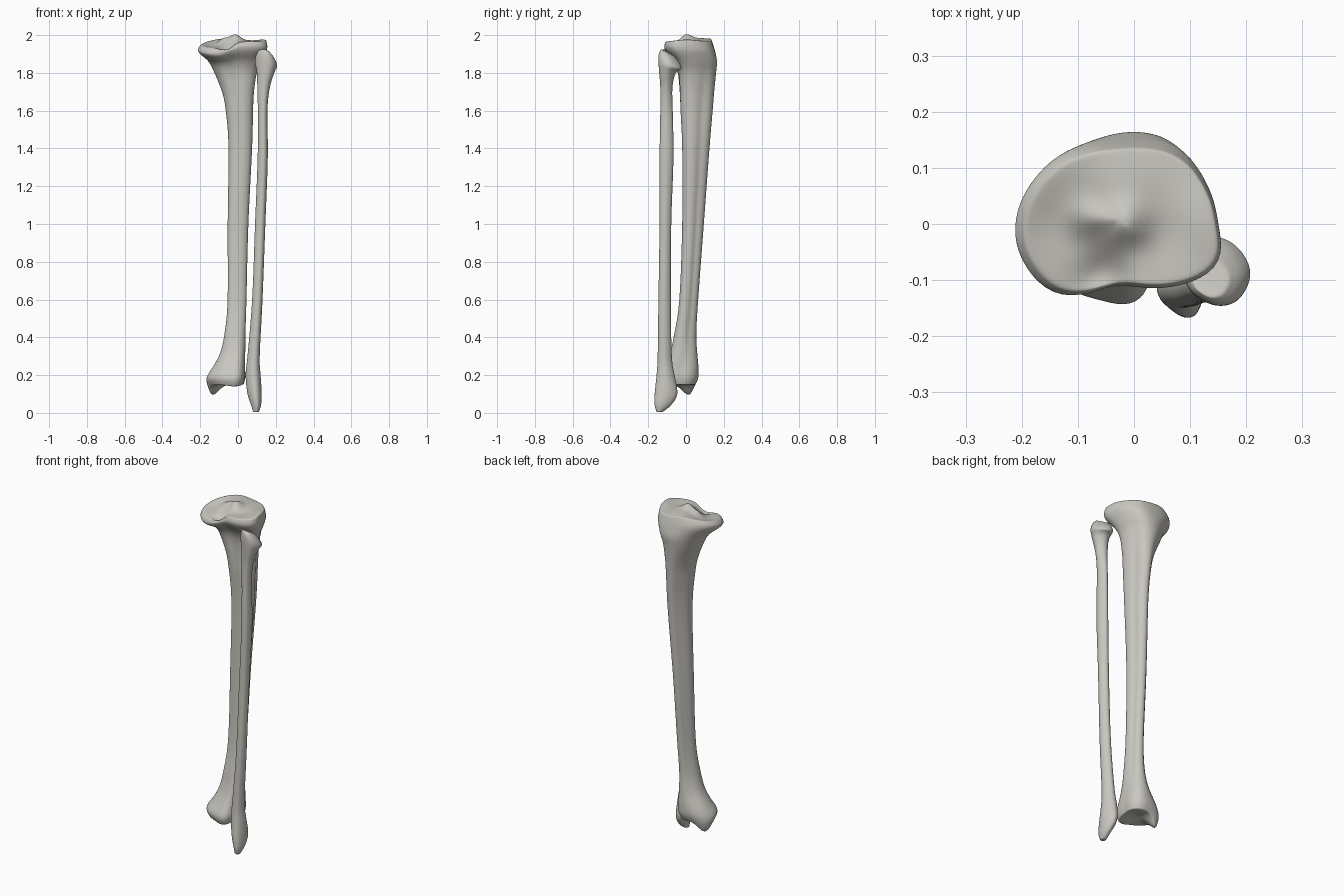
import bpy
import bmesh
from math import sin, cos, tau, exp
from mathutils import Vector

cube = bpy.data.objects.get("Cube")
if cube:
    bpy.data.objects.remove(cube)

bone = bpy.data.materials.new("pale bone")
bone.use_nodes = True
bone.diffuse_color = (0.58, 0.565, 0.52, 1)
bone.node_tree.nodes["Principled BSDF"].inputs["Base Color"].default_value = bone.diffuse_color

SIDES = 36
STEPS = 4

# Cross-section radii, anticlockwise from +x
ANKLE = (.9, 1.05, 1.1, 1, 1, 1.05, 1, .95, .95, 1, 1.2, 1)
SHAFT = (.95, .8, 1, 1.08, .85, .82, .95, 1.05, .9, .82, .92, 1.05)
PLATEAU = (1, 1.02, 1.12, 1.04, 1.02, .97, .98, 1.03, 1.06, .78, .95, 1.12)
ROUND = (1, .95, .97, 1.03, 1, .95, 1, 1, .95, 1, 1.04, 1)


def spline(a, b, c, d, t):
    """Catmull-Rom value between b and c."""
    return b + (c - a) * t / 2 + (2 * a - 5 * b + 4 * c - d) * t**2 / 2 + (3 * (b - c) + d - a) * t**3 / 2


def bump(x, y, cx, cy, size):
    return exp(-((x - cx)**2 + (y - cy)**2) / size**2)


def ramp(value, low, high):
    t = min(max((value - low) / (high - low), 0), 1)
    return t * t * (3 - 2 * t)


def outline(shape):
    """Smooth closed outline fitted to the -1..1 square."""
    n = len(shape)
    pts = []
    for i in range(SIDES):
        k, t = divmod(i * n / SIDES, 1)
        r = spline(*(shape[(int(k) + j) % n] for j in (-1, 0, 1, 2)), t)
        pts.append((r * cos(tau * i / SIDES), r * sin(tau * i / SIDES)))
    fitted = []
    for axis in zip(*pts):
        lo, hi = min(axis), max(axis)
        fitted.append([(2 * v - lo - hi) / (hi - lo) for v in axis])
    return list(zip(*fitted))


def loft(name, sections, shapes, deform, caps):
    """Skin sections of (z, x0, x1, y0, y1, shape blend), then close both ends."""
    outlines = [outline(s) for s in shapes]

    def ring(section, scale=1):
        z, x0, x1, y0, y1, blend = section
        k = min(max(int(blend), 0), len(shapes) - 2) if len(shapes) > 1 else 0
        f = blend - k
        first, second = outlines[k], outlines[min(k + 1, len(shapes) - 1)]
        pts = []
        for p, q in zip(first, second):
            u, v = (p[j] * (1 - f) + q[j] * f for j in (0, 1))
            pts.append(Vector(((x0 + x1) / 2 + u * scale * (x1 - x0) / 2,
                               (y0 + y1) / 2 + v * scale * (y1 - y0) / 2, z)))
        return pts

    last = len(sections) - 1
    rings = [ring(sections[0], s) for s in reversed(caps)]
    for i in range(last):
        four = [sections[min(max(i + j, 0), last)] for j in (-1, 0, 1, 2)]
        for s in range(STEPS):
            rings.append(ring([spline(*vals, s / STEPS) for vals in zip(*four)]))
    rings.append(ring(sections[-1]))
    rings += [ring(sections[-1], s) for s in caps]

    bm = bmesh.new()
    loops = [[bm.verts.new(deform(p)) for p in r] for r in rings]
    for a, b in zip(loops, loops[1:]):
        for i in range(SIDES):
            j = (i + 1) % SIDES
            bm.faces.new((a[i], a[j], b[j], b[i]))
    bm.faces.new(loops[0][::-1])
    bm.faces.new(loops[-1])
    for f in bm.faces:
        f.smooth = True
    mesh = bpy.data.meshes.new(name)
    bm.to_mesh(mesh)
    bm.free()
    mesh.materials.append(bone)
    obj = bpy.data.objects.new(name, mesh)
    bpy.context.collection.objects.link(obj)
    sub = obj.modifiers.new("smooth", 'SUBSURF')
    sub.levels = sub.render_levels = 1
    return obj


def shape_shin(p):
    x, y, z = p
    # Sloping joint surface with two shallow bowls, a notch and two spines
    top = ramp(z, 1.82, 1.95)
    medial = ramp(-x, -.02, .1)
    z += top * medial * (.2 * y - .012)
    surface = ramp(p.z, 1.93, 1.965)
    z += surface * (.03 * bump(x, y, -.08, .01, .03) + .038 * bump(x, y, -.015, 0, .035)
                    + .018 * bump(x, y, -.02, .07, .07) + .012 * bump(x, y, .12, 0, .07)
                    - .03 * bump(x, y, -.055, -.09, .035) - .012 * bump(x, y, -.13, 0, .06)
                    - .008 * bump(x, y, .06, -.02, .05))
    # Inner ankle knob and hollow underside
    under = 1 - ramp(p.z, .145, .24)
    z -= under * (.055 * bump(x, y, -.135, .015, .045) + .01 * bump(x, y, -.02, -.14, .05))
    z += under * .012 * bump(x, y, -.04, -.04, .05)
    return x, y, z


def shape_splint(p):
    x, y, z = p
    # Slanted head that peaks at its outer rear edge
    z -= ramp(z, 1.78, 1.9) * (.55 * (y + .11) + .15 * (x - .135))
    return x, y, z


shin = [
    (.148, -.15, .03, -.13, .05, 0), (.19, -.168, .04, -.145, .066, 0),
    (.25, -.13, .04, -.115, .066, .2), (.32, -.095, .04, -.085, .06, .5),
    (.42, -.072, .04, -.062, .055, .8), (.6, -.055, .045, -.035, .065, 1),
    (1, -.055, .055, -.02, .095, 1), (1.4, -.05, .075, -.02, .125, 1),
    (1.6, -.065, .08, -.03, .142, 1.1), (1.7, -.085, .085, -.035, .15, 1.3),
    (1.8, -.125, .1, -.045, .16, 1.6), (1.86, -.155, .125, -.07, .165, 1.8),
    (1.91, -.2, .15, -.115, .155, 2), (1.94, -.212, .156, -.128, .146, 2),
    (1.966, -.195, .15, -.12, .135, 2)]

splint = [
    (.004, .08, .11, -.155, -.125, 0), (.04, .07, .122, -.166, -.08, 0),
    (.1, .05, .126, -.166, -.045, 0), (.2, .04, .12, -.156, -.06, 0),
    (.3, .05, .115, -.15, -.075, 0), (.6, .075, .13, -.146, -.08, 0),
    (1, .09, .145, -.14, -.078, 0), (1.35, .104, .158, -.14, -.066, 0),
    (1.6, .105, .156, -.136, -.07, 0), (1.72, .102, .168, -.136, -.072, 0),
    (1.8, .1, .192, -.142, -.055, 0), (1.85, .09, .208, -.146, -.025, 0),
    (1.89, .093, .195, -.143, -.03, 0), (1.915, .105, .17, -.13, -.06, 0)]

loft("shin_bone", shin, (ANKLE, SHAFT, PLATEAU), shape_shin, (.92, .8, .65, .5, .35, .2, .06))
loft("splint_bone", splint, (ROUND,), shape_splint, (.75, .4, .1))
